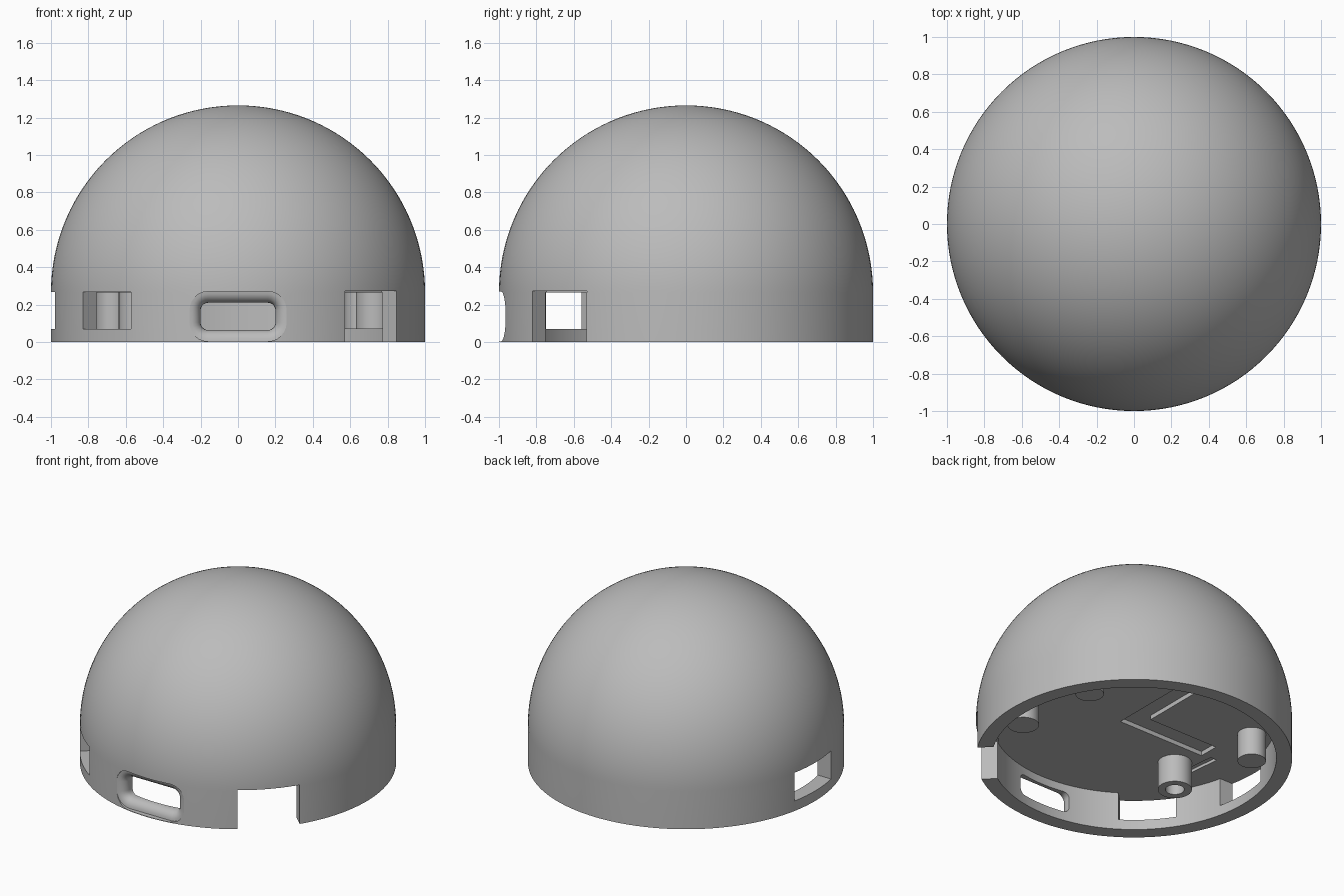
import bpy, bmesh
from math import sin, cos, pi, radians
from mathutils import Matrix, Vector

if "Cube" in bpy.data.objects:
    bpy.data.objects.remove(bpy.data.objects["Cube"])

R, R_IN, DECK = 1.0, 0.9, 0.265   # outer radius, inner radius, ceiling height

grey = bpy.data.materials.new("matte_grey")
grey.use_nodes = True
grey.diffuse_color = (0.5, 0.5, 0.5, 1)
grey.node_tree.nodes["Principled BSDF"].inputs["Base Color"].default_value = (0.5, 0.5, 0.5, 1)


def make(name, bm):
    bmesh.ops.recalc_face_normals(bm, faces=bm.faces)
    mesh = bpy.data.meshes.new(name)
    bm.to_mesh(mesh)
    bm.free()
    mesh.materials.append(grey)
    ob = bpy.data.objects.new(name, mesh)
    bpy.context.collection.objects.link(ob)
    return ob


def revolve(name, profile, steps, at=(0, 0)):
    bm = bmesh.new()
    verts = [bm.verts.new((r, 0, z)) for r, z in profile]
    edges = [bm.edges.new(pair) for pair in zip(verts, verts[1:])]
    bmesh.ops.spin(bm, geom=verts + edges, cent=(0, 0, 0), axis=(0, 0, 1),
                   angle=2 * pi, steps=steps)
    bmesh.ops.remove_doubles(bm, verts=bm.verts, dist=1e-5)
    bmesh.ops.translate(bm, verts=bm.verts, vec=(*at, 0))
    return make(name, bm)


def box(name, lo, hi, turn=0):
    lo, hi = Vector(lo), Vector(hi)
    bm = bmesh.new()
    bmesh.ops.create_cube(bm, size=1)
    bmesh.ops.scale(bm, verts=bm.verts, vec=hi - lo)
    bmesh.ops.translate(bm, verts=bm.verts, vec=(lo + hi) / 2)
    bmesh.ops.rotate(bm, verts=bm.verts, matrix=Matrix.Rotation(radians(turn), 3, "Z"))
    return make(name, bm)


def wall_window(name, turn, half, bottom, top):
    return box(name, (-half, -1.2, bottom), (half, -0.87, top), turn)


def port_cutter():
    # rounded rectangle lofted inward with a rounded lip
    rings = [(-1.1, 0.06), (-0.965, 0.06)]
    rings += [(-0.965 + 0.06 * (1 - cos(t)), 0.06 * (1 - sin(t)))
              for t in (i * pi / 12 for i in range(1, 7))]
    rings.append((-0.85, 0))
    bm = bmesh.new()
    loops = []
    for y, grow in rings:
        loop = []
        for q, (sx, sz) in enumerate([(1, 1), (-1, 1), (-1, -1), (1, -1)]):
            for k in range(7):
                a = (q + k / 6) * pi / 2
                rad = 0.04 + grow
                loop.append(bm.verts.new((sx * 0.16 + rad * cos(a), y,
                                          0.137 + sz * 0.033 + rad * sin(a))))
        loops.append(loop)
    n = len(loops[0])
    for a, b in zip(loops, loops[1:]):
        for i in range(n):
            bm.faces.new((a[i], a[(i + 1) % n], b[(i + 1) % n], b[i]))
    bm.faces.new(loops[0])
    bm.faces.new(loops[-1])
    return make("port_cutter", bm)


# Dome with a straight skirt and a shallow cavity underneath
arc = [(R * sin(i * pi / 96), DECK + R * cos(i * pi / 96)) for i in range(49)]
arc[0] = (0, DECK + R)
dome = revolve("dome_shell", arc + [(R, 0), (R_IN, 0), (R_IN, DECK), (0, DECK)], 128)

# Openings in the skirt, then shallow channels in the ceiling
cutters = [
    port_cutter(),
    wall_window("corner_window", -45.4, 0.183, 0.07, 0.267),
    wall_window("side_window", -90, 0.2, 0.07, 0.267),
    wall_window("open_notch", 46.4, 0.2, -0.1, 0.272),
    box("long_channel", (-0.6, -0.05, 0.2), (0.07, 0.09, 0.295)),
    box("cross_channel", (-0.06, 0.02, 0.2), (0.07, 0.6, 0.295)),
    box("wire_channel", (-0.71, -0.18, 0.2), (-0.66, 0.04, 0.285), 6),
]
for cutter in cutters:
    mod = dome.modifiers.new(cutter.name, "BOOLEAN")
    mod.operation, mod.solver, mod.object = "DIFFERENCE", "EXACT", cutter
    bpy.context.view_layer.objects.active = dome
    bpy.ops.object.modifier_apply(modifier=mod.name)
    bpy.data.objects.remove(cutter)

# Posts hanging from the ceiling; one has a screw hole
TOP, END = 0.275, 0.07
parts = [dome]
for name, x, y, r in (("right_rear_post", -0.67, 0.36, 0.09),
                      ("left_rear_post", 0.66, 0.35, 0.09),
                      ("left_front_post", 0.73, -0.22, 0.1)):
    parts.append(revolve(name, [(0, TOP), (r, TOP), (r, END), (0, END)], 32, (x, y)))
parts.append(revolve("screw_post", [(0, TOP), (0.108, TOP), (0.108, END), (0.06, END),
                                    (0.06, 0.22), (0, 0.22)], 32, (-0.53, -0.23)))

bpy.ops.object.select_all(action="DESELECT")
for ob in parts:
    ob.select_set(True)
bpy.context.view_layer.objects.active = dome
bpy.ops.object.shade_smooth_by_angle(angle=radians(30))
